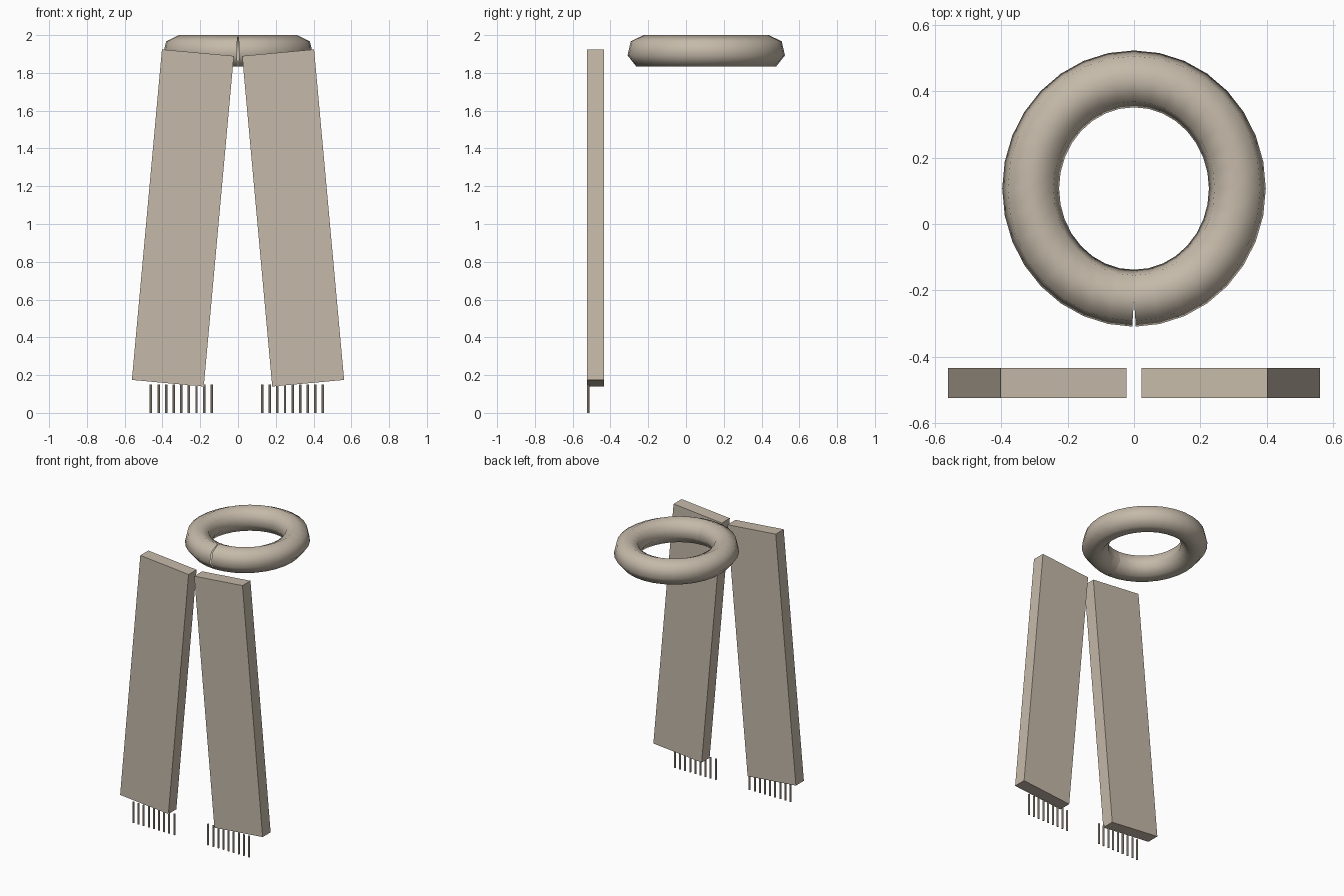
import bpy, bmesh, math
from mathutils import Vector

cube = bpy.data.objects.get("Cube")
if cube:
    bpy.data.objects.remove(cube, do_unlink=True)

wool = bpy.data.materials.new("beige_wool")
wool.use_nodes = True
colour = (0.56, 0.49, 0.40, 1)
wool.diffuse_color = colour
wool.node_tree.nodes["Principled BSDF"].inputs["Base Color"].default_value = colour


def finish(obj, name):
    obj.name = name
    obj.data.materials.append(wool)
    return obj


# Neck loop: seven-sided tube swept round an oval, split at the front
def neck_loop(rx, ry, centre, tube, segments=32, sides=7, flare=math.radians(3.5)):
    bm = bmesh.new()
    rings = []
    for i in range(segments + 1):
        a = -math.pi / 2 + math.tau * i / segments
        mid = centre + Vector((rx * math.cos(a), ry * math.sin(a), 0))
        # The two ends lean apart to leave a narrow notch
        lean = a + (flare if i == 0 else -flare if i == segments else 0)
        out = Vector((math.cos(lean), math.sin(lean), 0))
        ring = []
        for j in range(sides):
            b = math.pi / 2 - math.tau * j / sides
            offset = out * math.cos(b) + Vector((0, 0, math.sin(b)))
            ring.append(bm.verts.new(mid + tube * offset))
        rings.append(ring)
    for r, s in zip(rings, rings[1:]):
        for j in range(sides):
            k = (j + 1) % sides
            bm.faces.new((r[j], r[k], s[k], s[j]))
    bmesh.ops.recalc_face_normals(bm, faces=bm.faces)
    for f in bm.faces:
        f.smooth = True
    mesh = bpy.data.meshes.new("neck_loop")
    bm.to_mesh(mesh)
    bm.free()
    obj = bpy.data.objects.new("neck_loop", mesh)
    bpy.context.collection.objects.link(obj)
    return finish(obj, "neck_loop")


neck_loop(0.312, 0.331, Vector((0, 0.107, 1.912)), 0.088)

# Hanging tails with a row of fringe threads below each
for side, sign, fringe_x in (("left", 1, 0.289), ("right", -1, -0.30)):
    bpy.ops.mesh.primitive_cube_add(
        size=1, location=(sign * 0.292, -0.48, 1.032),
        rotation=(0, -sign * math.radians(5.2), 0))
    tail = finish(bpy.context.object, side + "_tail")
    tail.scale = (0.382, 0.09, 1.757)
    for i in range(9):
        bpy.ops.mesh.primitive_cylinder_add(
            vertices=8, radius=0.0065, depth=0.15,
            location=(fringe_x + (i - 4) * 0.0402, -0.5185, 0.075))
        finish(bpy.context.object, f"{side}_fringe_{i + 1}")
